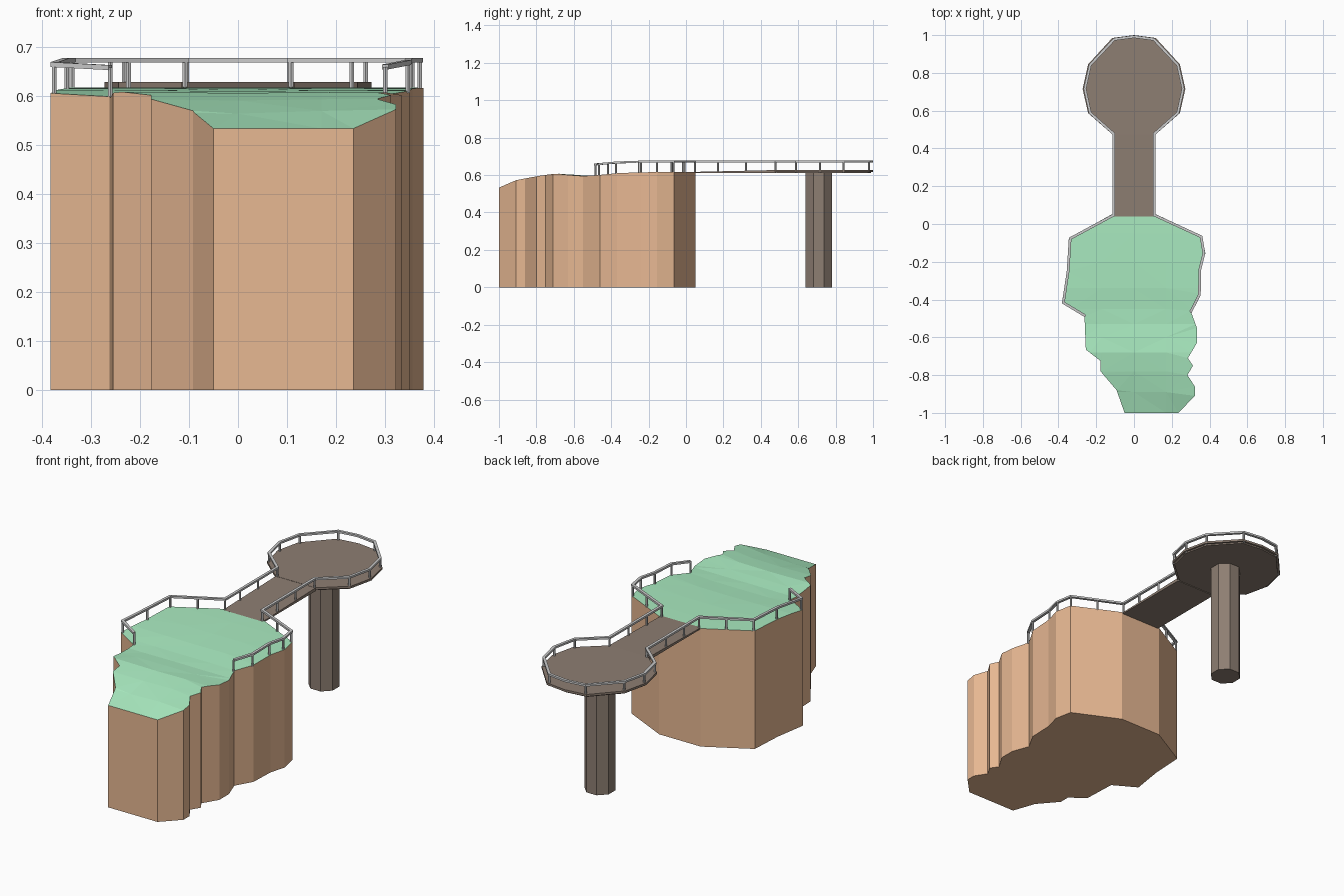
import bpy, bmesh
from mathutils import Vector

if "Cube" in bpy.data.objects:
    bpy.data.objects.remove(bpy.data.objects["Cube"])


def material(name, color):
    m = bpy.data.materials.new(name)
    m.diffuse_color = (*color, 1)
    m.use_nodes = True
    m.node_tree.nodes["Principled BSDF"].inputs["Base Color"].default_value = m.diffuse_color
    return m


GRASS = material("grass", (0.40, 0.83, 0.53))
EARTH = material("earth", (0.80, 0.48, 0.29))
WOOD = material("dark_wood", (0.27, 0.21, 0.17))


def finish(name, bm, *mats):
    bmesh.ops.recalc_face_normals(bm, faces=bm.faces[:])
    me = bpy.data.meshes.new(name)
    bm.to_mesh(me)
    bm.free()
    ob = bpy.data.objects.new(name, me)
    bpy.context.collection.objects.link(ob)
    for m in mats:
        me.materials.append(m)
    return ob


# Height profile of the hill along y
PROFILE = [(-1, .533), (-.91, .572), (-.80, .594), (-.70, .608), (-.62, .600),
           (-.55, .595), (-.47, .600), (-.36, .611), (-.22, .615), (-.07, .617), (.05, .617)]


def height(y):
    y = max(-1, min(.05, y))
    for (a, za), (b, zb) in zip(PROFILE, PROFILE[1:]):
        if y <= b:
            return za + (zb - za) * (y - a) / (b - a)
    return PROFILE[-1][1]


# Hill: outline filled, sliced along the profile, raised, with walls to the ground
OUTLINE = [(.12, .05), (.36, -.065), (.378, -.155), (.355, -.24), (.35, -.37), (.30, -.46),
           (.333, -.55), (.333, -.63), (.285, -.71), (.312, -.75), (.283, -.80), (.322, -.86),
           (.322, -.91), (.235, -1), (-.05, -1), (-.092, -.88), (-.177, -.78), (-.177, -.725),
           (-.255, -.665), (-.262, -.49), (-.382, -.42), (-.355, -.25), (-.345, -.075), (-.12, .05)]
bm = bmesh.new()
bm.faces.new([bm.verts.new((x, y, 0)) for x, y in OUTLINE])
cuts = [((0, y + .02, 0), (0, 1, 0)) for y, _ in PROFILE[1:-1]]
cuts += [((x, 0, 0), (1, 0, 0)) for x in (-.17, 0, .17)]
for co, no in cuts:
    bmesh.ops.bisect_plane(bm, geom=bm.verts[:] + bm.edges[:] + bm.faces[:],
                           plane_co=co, plane_no=no)
rim = [e for e in bm.edges if e.is_boundary]
ret = bmesh.ops.extrude_edge_only(bm, edges=rim)["geom"]
base = {v for v in ret if isinstance(v, bmesh.types.BMVert)}
walls = {f for e in ret if isinstance(e, bmesh.types.BMEdge) for f in e.link_faces}
for v in bm.verts:
    if v not in base:
        v.co.z = height(v.co.y - .04 * max(0, 1 - (v.co.x / .3) ** 2))
for f in walls:
    f.material_index = 1
bottom = bmesh.ops.contextual_create(bm, geom=[e for e in bm.edges if e.is_boundary])
for f in bottom["faces"]:
    f.material_index = 1
bmesh.ops.triangulate(bm, faces=[f for f in bm.faces if f.material_index == 0 or len(f.verts) > 4])
finish("hill", bm, GRASS, EARTH)


def slab(name, pts, z0, tops):
    bm = bmesh.new()
    lo = [bm.verts.new((x, y, z0)) for x, y in pts]
    hi = [bm.verts.new((x, y, z)) for (x, y), z in zip(pts, tops)]
    bm.faces.new(lo)
    bm.faces.new(hi)
    for i in range(len(pts)):
        j = (i + 1) % len(pts)
        bm.faces.new((lo[i], lo[j], hi[j], hi[i]))
    return finish(name, bm, WOOD)


# Lookout platform in two layers, with a gently sloped walkway
half = [(.115, .475), (.243, .587), (.272, .715), (.243, .845), (.115, .985)]
ring = half + [(0, 1)] + [(-x, y) for x, y in reversed(half)]
slab("platform", ring, .617, [.628] * len(ring))
slab("platform_underside", [(x * .96, .72 + (y - .72) * .96) for x, y in ring], .61, [.617] * len(ring))
slab("walkway", [(-.115, .04), (.115, .04), (.115, .48), (-.115, .48)], .61, [.617, .617, .627, .627])

# Supporting column
bpy.ops.mesh.primitive_cylinder_add(vertices=8, radius=.076, depth=.612,
                                    location=(0, .71, .306), rotation=(0, 0, .3927))
column = bpy.context.object
column.name = "column"
column.data.materials.append(WOOD)

# Railing path: right hill edge, walkway, around the platform, back to the left edge
right = [(.30, -.465), (.346, -.375), (.349, -.24), (.370, -.155), (.355, -.067), (.108, .047)]
deck = [(.108, .478), (.232, .588), (.26, .716), (.232, .842), (.105, .978)]
left = [(-.108, .047), (-.338, -.077), (-.349, -.25), (-.374, -.417), (-.26, -.485)]
path = right + deck + [(0, .992)] + [(-x, y) for x, y in reversed(deck)] + left


def rail(name, pts, w, h):
    P = [Vector((x, y, min(height(y) + .058, .672))) for x, y in pts]
    bm = bmesh.new()
    sections = []
    for i, p in enumerate(P):
        a = (p - P[i - 1]) if i else (P[1] - p)
        b = (P[i + 1] - p) if i < len(P) - 1 else a
        a, b = a.xy.normalized(), b.xy.normalized()
        t = (a + b).normalized()
        n = Vector((-t.y, t.x, 0)) * (w / 2 / max(.5, t.dot(a)))
        sections.append([bm.verts.new(p + n * s + Vector((0, 0, q * h / 2)))
                         for s, q in ((-1, -1), (1, -1), (1, 1), (-1, 1))])
    for s, t in zip(sections, sections[1:]):
        for k in range(4):
            bm.faces.new((s[k], s[k - 1], t[k - 1], t[k]))
    bm.faces.new(sections[0])
    bm.faces.new(sections[-1])
    finish(name, bm)


rail("handrail", path, .014, .010)

# Railing posts at the corners and partway along the longer runs
posts = [p for p in path if p[0] != 0]
posts += [(s * .108, y) for s in (-1, 1) for y in (.17, .32)]
posts += [(.232, -.008), (-.223, -.015)]
for i, (x, y) in enumerate(posts):
    z0 = height(y) - .004
    z1 = min(height(y) + .058, .672)
    bpy.ops.mesh.primitive_cylinder_add(vertices=6, radius=.0055, depth=z1 - z0,
                                        location=(x, y, (z0 + z1) / 2))
    bpy.context.object.name = f"rail_post_{i + 1}"
